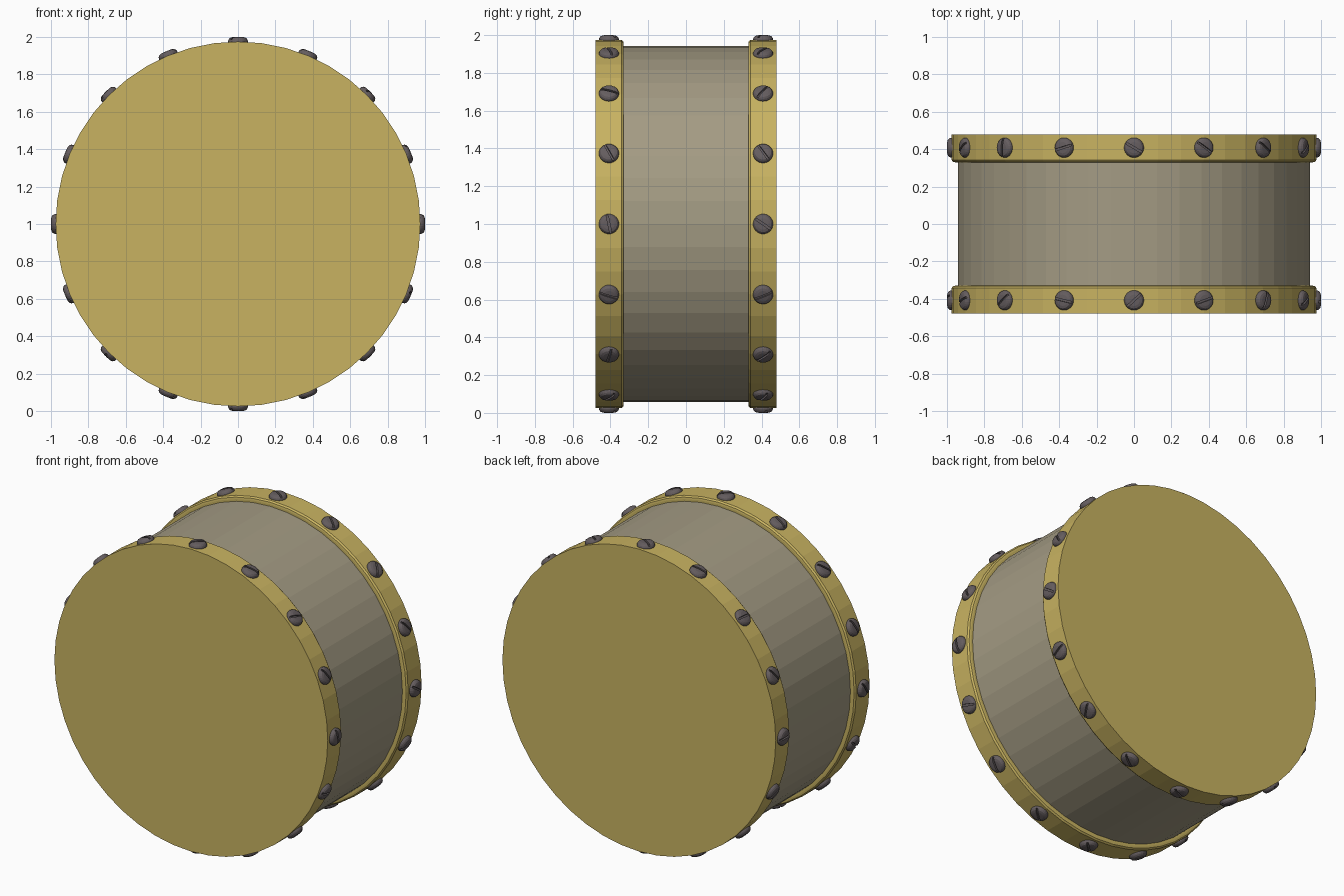
import bpy, bmesh, math, random
from mathutils import Matrix

if "Cube" in bpy.data.objects:
    bpy.data.objects.remove(bpy.data.objects["Cube"])

random.seed(4)


def material(name, rgb):
    m = bpy.data.materials.new(name)
    m.diffuse_color = (*rgb, 1)
    m.use_nodes = True
    m.node_tree.nodes["Principled BSDF"].inputs["Base Color"].default_value = m.diffuse_color
    return m


def lathe(name, profile, sides, mat):
    """Closed solid turned round z from (radius, height) points."""
    bm = bmesh.new()
    rings = [[bm.verts.new((r * math.cos(2 * math.pi * i / sides),
                            r * math.sin(2 * math.pi * i / sides), h))
              for i in range(sides)] for r, h in profile]
    for a, b in zip(rings, rings[1:]):
        for i in range(sides):
            j = (i + 1) % sides
            bm.faces.new((a[i], a[j], b[j], b[i]))
    bm.faces.new(rings[0])
    bm.faces.new(rings[-1])
    bmesh.ops.recalc_face_normals(bm, faces=bm.faces)
    me = bpy.data.meshes.new(name)
    bm.to_mesh(me)
    bm.free()
    me.materials.append(mat)
    ob = bpy.data.objects.new(name, me)
    bpy.context.collection.objects.link(ob)
    return ob


gold = material("gold", (0.58, 0.45, 0.12))
shell = material("shell", (0.37, 0.33, 0.23))
steel = material("steel", (0.13, 0.11, 0.115))
centre = Matrix.Translation((0, 0, 1))

# Drum shell
body = lathe("drum_shell", [(0.942, -0.34), (0.942, 0.34)], 48, shell)
body.matrix_world = centre @ Matrix.Rotation(math.pi / 2, 4, 'X')

# End rims with solid faces, chamfered on the inner edge
for name, turn in (("front_rim", 1), ("back_rim", -1)):
    rim = lathe(name, [(0.955, 0.33), (0.967, 0.332), (0.975, 0.342), (0.975, 0.478)], 48, gold)
    rim.matrix_world = centre @ Matrix.Rotation(turn * math.pi / 2, 4, 'X')

# Screw head with a slot, cut once and shared by every copy
screw = lathe("screw_master", [(0.053, 0.95), (0.053, 0.979), (0.05, 0.987),
                               (0.043, 0.995), (0.03, 0.999), (0.012, 1.0)], 24, steel)
bpy.ops.mesh.primitive_cube_add(size=1, location=(0, 0, 1.0))
cutter = bpy.context.object
cutter.name = "slot_cutter"
cutter.scale = (0.2, 0.011, 0.026)
cutter.data.materials.append(steel)
cut = screw.modifiers.new("slot", 'BOOLEAN')
cut.operation = 'DIFFERENCE'
cut.object = cutter
cut.solver = 'EXACT'
bpy.context.view_layer.update()
screw_mesh = bpy.data.meshes.new_from_object(
    screw.evaluated_get(bpy.context.evaluated_depsgraph_get()))
screw_mesh.name = "screw"
bpy.data.objects.remove(screw)
bpy.data.objects.remove(cutter)

# Sixteen screws round each rim
for side, y in (("front", -0.408), ("back", 0.408)):
    for i in range(16):
        ob = bpy.data.objects.new(f"{side}_screw_{i + 1}", screw_mesh)
        bpy.context.collection.objects.link(ob)
        ob.matrix_world = (Matrix.Translation((0, y, 1))
                           @ Matrix.Rotation(i * math.pi / 8, 4, 'Y')
                           @ Matrix.Rotation(random.uniform(0, math.pi), 4, 'Z'))
